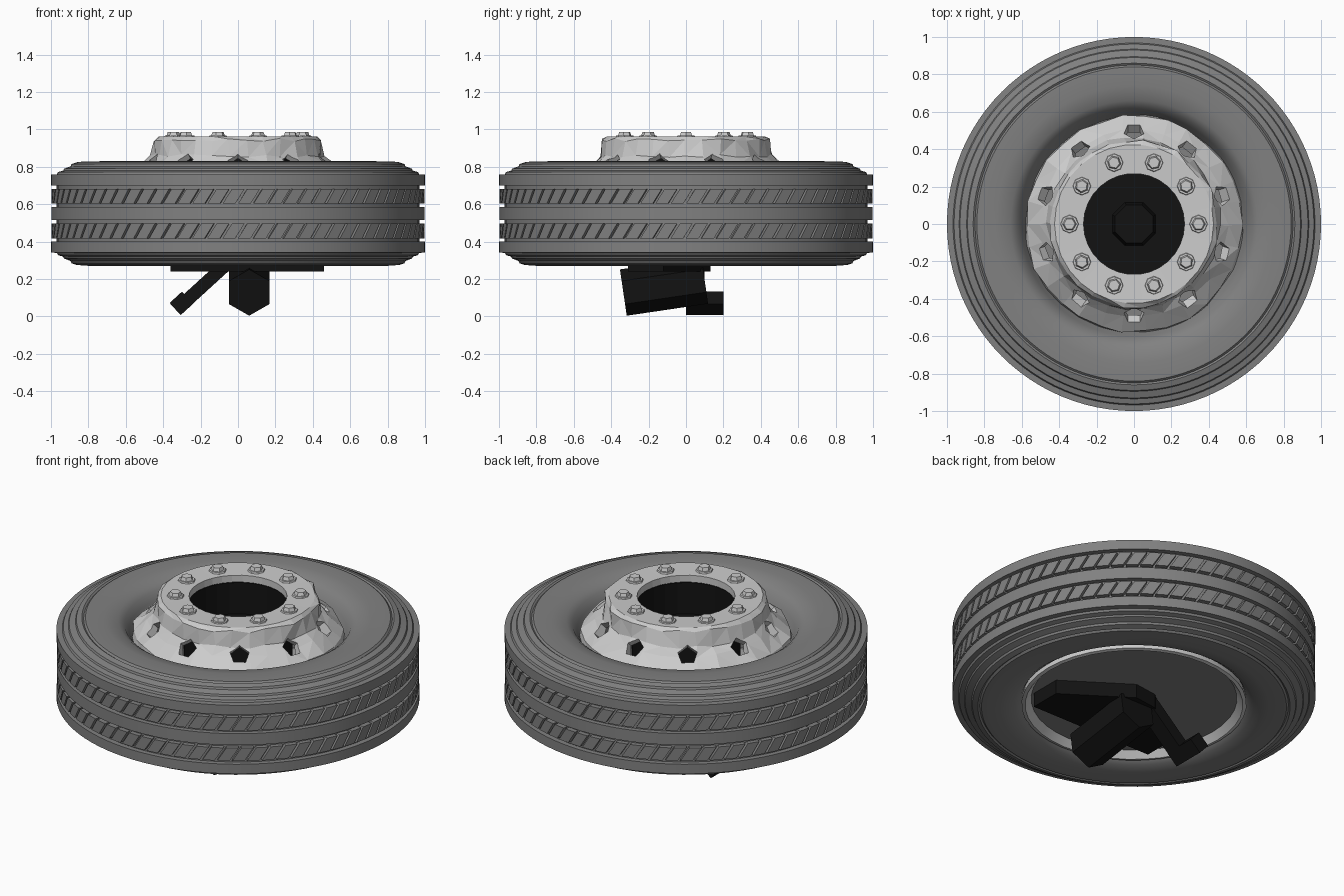
import bpy, bmesh, random
from math import sin, cos, pi, tau
from mathutils import Vector, Matrix

if "Cube" in bpy.data.objects:
    bpy.data.objects.remove(bpy.data.objects["Cube"])

random.seed(4)


def material(name, c):
    m = bpy.data.materials.new(name)
    m.diffuse_color = (c, c, c, 1)
    m.use_nodes = True
    m.node_tree.nodes["Principled BSDF"].inputs["Base Color"].default_value = m.diffuse_color
    return m


RUBBER = material("rubber_grey", 0.22)
BLACK = material("axle_black", 0.006)


def finish(bm, name, mat=None, smooth=False):
    bmesh.ops.recalc_face_normals(bm, faces=bm.faces)
    me = bpy.data.meshes.new(name)
    bm.to_mesh(me)
    bm.free()
    ob = bpy.data.objects.new(name, me)
    bpy.context.collection.objects.link(ob)
    if mat:
        me.materials.append(mat)
    bpy.ops.object.select_all(action='DESELECT')
    ob.select_set(True)
    bpy.context.view_layer.objects.active = ob
    if smooth:
        bpy.ops.object.shade_smooth_by_angle(angle=0.45)
    return ob


def lathe(bm, profile, n):
    """Spin a closed (radius, z) profile around the z axis."""
    rings = [[bm.verts.new((r * cos(tau * i / n), r * sin(tau * i / n), z))
              for i in range(n)] for r, z in profile]
    for a, b in zip(rings, rings[1:] + rings[:1]):
        for i in range(n):
            j = (i + 1) % n
            bm.faces.new((a[i], a[j], b[j], b[i]))


def prism(bm, p0, p1, r, n, r1=None, turn=pi / 2):
    """n-sided bar between two points."""
    p0, p1 = Vector(p0), Vector(p1)
    q = (p1 - p0).to_track_quat('Z', 'Y')
    ends = []
    for p, rad in ((p0, r), (p1, r if r1 is None else r1)):
        ends.append([bm.verts.new(p + q @ Vector((rad * cos(turn + tau * i / n),
                                                  rad * sin(turn + tau * i / n), 0)))
                     for i in range(n)])
    bm.faces.new(ends[0][::-1])
    bm.faces.new(ends[1])
    for i in range(n):
        j = (i + 1) % n
        bm.faces.new((ends[0][i], ends[0][j], ends[1][j], ends[1][i]))


def polar(r, a, z):
    return (r * cos(a), r * sin(a), z)


# Tyre: upper half profile from bead to centre rib, mirrored about z = 0.55
half = [(0.565, 0.68), (0.60, 0.75), (0.625, 0.79), (0.66, 0.815), (0.74, 0.83),
        (0.84, 0.828), (0.85, 0.818), (0.86, 0.825), (0.89, 0.815), (0.895, 0.803),
        (0.93, 0.79), (0.935, 0.78), (0.962, 0.772), (0.968, 0.76), (1.0, 0.758),
        (1.0, 0.70), (0.97, 0.70), (0.97, 0.585), (0.998, 0.585)]
bm = bmesh.new()
lathe(bm, half + [(r, 1.1 - z) for r, z in reversed(half)], 96)
finish(bm, "tyre", RUBBER, smooth=True)

# Tread: two bands of slanted blocks
bm = bmesh.new()
COUNT = 76
step = tau / COUNT
for z0, z1 in ((0.603, 0.682), (0.418, 0.497)):
    for k in range(COUNT):
        a = k * step
        v = {}
        for side in (0, 1):
            for up in (0, 1):
                for out in (0, 1):
                    ang = a + side * step * 0.82 + up * 0.05
                    v[side, up, out] = bm.verts.new(
                        polar(0.998 if out else 0.965, ang, z1 if up else z0))
        for f in (((0, 0, 1), (1, 0, 1), (1, 1, 1), (0, 1, 1)),
                  ((0, 0, 0), (1, 0, 0), (1, 1, 0), (0, 1, 0)),
                  ((0, 0, 0), (0, 0, 1), (0, 1, 1), (0, 1, 0)),
                  ((1, 0, 0), (1, 0, 1), (1, 1, 1), (1, 1, 0)),
                  ((0, 0, 0), (1, 0, 0), (1, 0, 1), (0, 0, 1)),
                  ((0, 1, 0), (1, 1, 0), (1, 1, 1), (0, 1, 1))):
            bm.faces.new([v[i] for i in f])
finish(bm, "tread_blocks", RUBBER)

# Rim: rough faceted dish with ten hand holes
bm = bmesh.new()
lathe(bm, [(0.27, 0.957), (0.425, 0.962), (0.447, 0.945), (0.463, 0.86), (0.50, 0.82),
           (0.578, 0.755), (0.585, 0.69), (0.55, 0.69), (0.47, 0.78), (0.43, 0.85),
           (0.41, 0.92), (0.27, 0.915)], 30)
for v in bm.verts:
    if v.co.xy.length > 0.44:
        v.co += Vector([random.uniform(-0.009, 0.009) for _ in range(3)])
bmesh.ops.triangulate(bm, faces=bm.faces)
rim = finish(bm, "rim")

bm = bmesh.new()
for k in range(10):
    a = tau * (k + 0.5) / 10
    prism(bm, polar(0.39, a, 0.725), polar(0.61, a, 0.945), 0.056, 5)
cutter = finish(bm, "hand_hole_cutter")
cutter.hide_render = True
mod = rim.modifiers.new("hand_holes", 'BOOLEAN')
mod.operation = 'DIFFERENCE'
mod.solver = 'EXACT'
mod.object = cutter
bpy.context.view_layer.objects.active = rim
bpy.ops.object.modifier_apply(modifier=mod.name)
bpy.data.objects.remove(cutter)

# Wheel nuts: washer, hex body and cone tip
bm = bmesh.new()
for k in range(10):
    a = tau * k / 10
    prism(bm, polar(0.345, a, 0.95), polar(0.345, a, 0.967), 0.052, 8, 0.046)
    prism(bm, polar(0.345, a, 0.965), polar(0.345, a, 0.987), 0.038, 6, 0.03, turn=a)
finish(bm, "wheel_nuts")

# Back of the wheel: pale barrel edge and closing plate
bm = bmesh.new()
lathe(bm, [(0.62, 0.29), (0.60, 0.285), (0.555, 0.34), (0.555, 0.42), (0.60, 0.42)], 40)
finish(bm, "rim_back_edge", smooth=True)
bm = bmesh.new()
prism(bm, (0, 0, 0.325), (0, 0, 0.36), 0.575, 40)
finish(bm, "back_plate", RUBBER)

# Brake drum cup and hub inside the wheel
bm = bmesh.new()
lathe(bm, [(0.30, 0.35), (0.30, 0.91), (0.275, 0.91), (0.275, 0.72),
           (0.02, 0.72), (0.02, 0.35)], 24)
prism(bm, (0, 0, 0.70), (0, 0, 0.78), 0.13, 8, 0.11, turn=pi / 8)
finish(bm, "brake_drum", BLACK)

# Axle bracket under the plate
bm = bmesh.new()
outline = [(0.46, -0.31), (0.46, -0.12), (0.09, 0.13), (-0.06, 0.11),
           (-0.36, -0.18), (-0.36, -0.31)]
low = bm.faces.new([bm.verts.new((x, y, 0.24)) for x, y in outline])
top = bmesh.ops.extrude_face_region(bm, geom=[low])["geom"]
bmesh.ops.translate(bm, vec=(0, 0, 0.1),
                    verts=[g for g in top if isinstance(g, bmesh.types.BMVert)])
if low.is_valid is False or len(bm.faces) < 8:
    bm.faces.new([v for v in bm.verts if v.co.z < 0.25])
finish(bm, "axle_bracket", BLACK)

# Tilted six-sided brake chamber
bm = bmesh.new()
prism(bm, (0.06, -0.335, 0.128), (0.06, 0.10, 0.192), 0.125, 6)
finish(bm, "brake_chamber", BLACK)


# Steering link: slanted bar with a wider end block
def slanted_box(name, x, z, y, size):
    bm = bmesh.new()
    bmesh.ops.create_cube(bm, size=1)
    bmesh.ops.scale(bm, vec=size, verts=bm.verts)
    bmesh.ops.transform(bm, verts=bm.verts, matrix=Matrix.Translation((x, y, z))
                        @ Matrix.Rotation(-0.74, 4, 'Y'))
    finish(bm, name, BLACK)


slanted_box("link_bar", -0.16, 0.19, 0.05, (0.34, 0.10, 0.07))
slanted_box("link_end", -0.303, 0.07, 0.10, (0.09, 0.20, 0.088))
